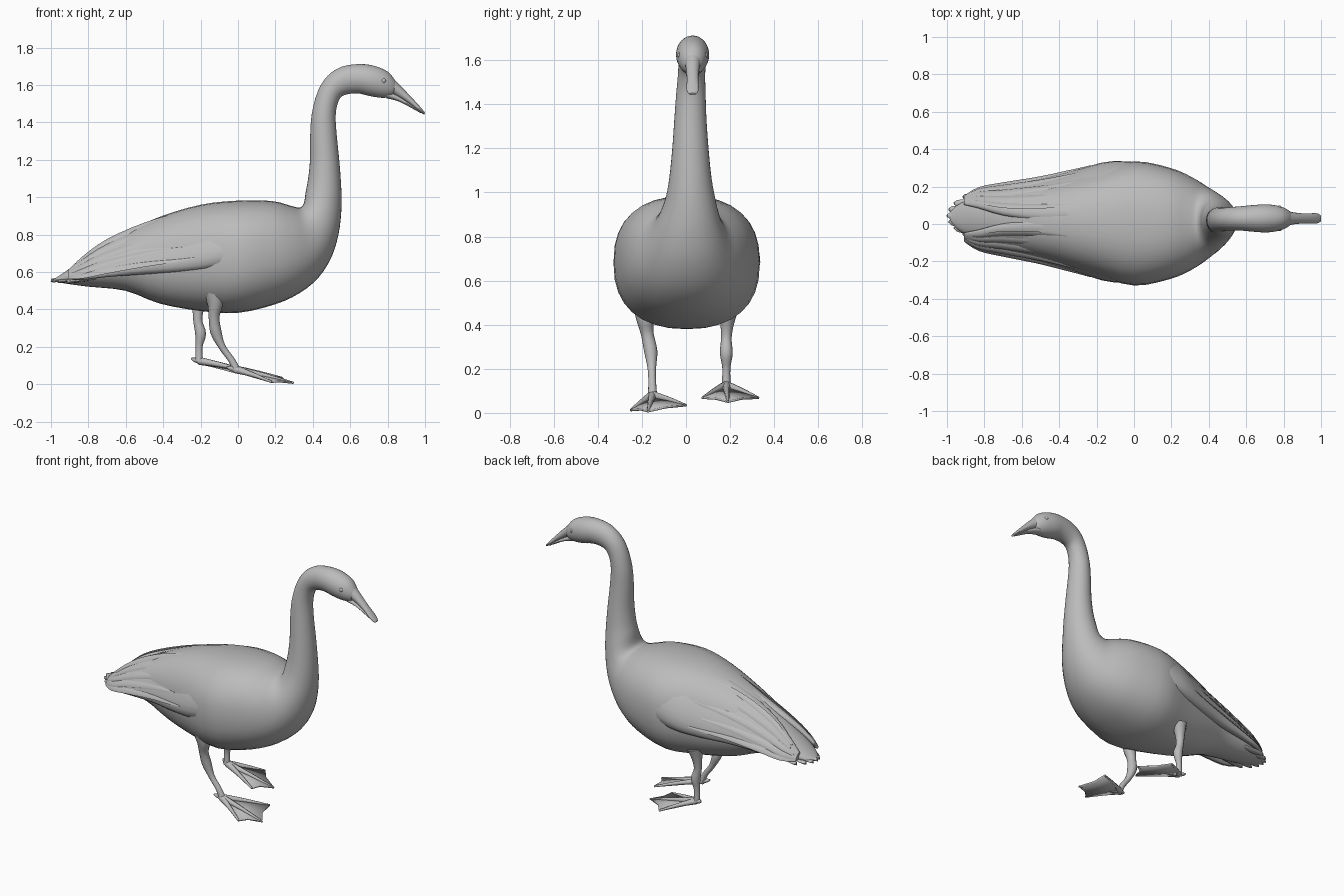
import bpy, bmesh, math
from mathutils import Vector

if "Cube" in bpy.data.objects:
    bpy.data.objects.remove(bpy.data.objects["Cube"], do_unlink=True)

grey = bpy.data.materials.new("plain grey")
grey.use_nodes = True
grey.diffuse_color = (0.5, 0.5, 0.5, 1)
grey.node_tree.nodes["Principled BSDF"].inputs["Base Color"].default_value = (0.5, 0.5, 0.5, 1)


def finish(name, bm, angle=50):
    """Turn a bmesh into a smooth-shaded grey object."""
    bmesh.ops.recalc_face_normals(bm, faces=bm.faces)
    me = bpy.data.meshes.new(name)
    bm.to_mesh(me)
    bm.free()
    me.materials.append(grey)
    ob = bpy.data.objects.new(name, me)
    bpy.context.collection.objects.link(ob)
    bpy.ops.object.select_all(action='DESELECT')
    ob.select_set(True)
    bpy.context.view_layer.objects.active = ob
    bpy.ops.object.shade_smooth_by_angle(angle=math.radians(angle))
    return ob


def refine(rows, steps):
    """Catmull-Rom interpolation through rows of numbers."""
    out = []
    for i in range(len(rows) - 1):
        p0, p1 = rows[max(i - 1, 0)], rows[i]
        p2, p3 = rows[i + 1], rows[min(i + 2, len(rows) - 1)]
        for s in range(steps):
            t = s / steps
            out.append([0.5 * (2 * b + (c - a) * t + (2 * a - 5 * b + 4 * c - d) * t * t
                               + (3 * b - a - 3 * c + d) * t ** 3)
                        for a, b, c, d in zip(p0, p1, p2, p3)])
    return out + [list(rows[-1])]


def loft(name, rings, segs=24, angle=50):
    """Skin ellipses given as (centre, half axis, half axis); wide ones get squarer."""
    bm = bmesh.new()
    loops = []
    for c, u, v in rings:
        power = 2 / (2 + 1.7 * max(0, v.length - 0.1))
        loop = []
        for k in range(segs):
            p, q = math.cos(2 * math.pi * k / segs), math.sin(2 * math.pi * k / segs)
            loop.append(bm.verts.new(c + u * math.copysign(abs(p) ** power, p)
                                     + v * math.copysign(abs(q) ** power, q)))
        loops.append(loop)
    for a, b in zip(loops, loops[1:]):
        for k in range(segs):
            n = (k + 1) % segs
            bm.faces.new((a[k], a[n], b[n], b[k]))
    bm.faces.new(loops[0])
    bm.faces.new(loops[-1])
    return finish(name, bm, angle)


def outline_rings(rows, steps=3):
    """Rows: top x, top z, bottom x, bottom z, centre y, half width."""
    rings = []
    for xt, zt, xb, zb, y, w in refine(rows, steps):
        top, bot = Vector((xt, y, zt)), Vector((xb, y, zb))
        rings.append(((top + bot) / 2, (top - bot) / 2, Vector((0, w, 0))))
    return rings


def tube(name, pts, segs=12):
    """Round tube through points x, y, z, radius."""
    pts = refine(pts, 4)
    rings = []
    for i, p in enumerate(pts):
        d = Vector(pts[min(i + 1, len(pts) - 1)][:3]) - Vector(pts[max(i - 1, 0)][:3])
        u = d.cross(Vector((0, 1, 0.01))).normalized()
        v = d.cross(u).normalized()
        rings.append((Vector(p[:3]), u * p[3], v * p[3]))
    return loft(name, rings, segs)


# Body, neck and head as one skin from tail to face
trunk = [
    (-0.98, 0.565, -0.98, 0.548, 0.04, 0.03),
    (-0.92, 0.605, -0.92, 0.538, 0.035, 0.08),
    (-0.80, 0.688, -0.80, 0.522, 0.03, 0.12),
    (-0.60, 0.812, -0.60, 0.500, 0.015, 0.165),
    (-0.42, 0.895, -0.42, 0.432, 0.01, 0.215),
    (-0.20, 0.960, -0.20, 0.392, 0.005, 0.28),
    (0.00, 0.982, 0.00, 0.382, 0.003, 0.332),
    (0.18, 0.980, 0.20, 0.428, 0.003, 0.298),
    (0.28, 0.955, 0.33, 0.488, 0.003, 0.25),
    (0.325, 0.945, 0.43, 0.57, 0.005, 0.20),
    (0.345, 0.955, 0.50, 0.68, 0.01, 0.163),
    (0.355, 0.980, 0.537, 0.80, 0.015, 0.135)]
neck = [
    (0.362, 1.03, 0.552, 0.92, 0.02, 0.112),
    (0.375, 1.10, 0.553, 1.03, 0.02, 0.096),
    (0.385, 1.20, 0.543, 1.18, 0.02, 0.083),
    (0.386, 1.33, 0.528, 1.33, 0.02, 0.073),
    (0.395, 1.45, 0.522, 1.43, 0.022, 0.067),
    (0.428, 1.57, 0.530, 1.49, 0.025, 0.062),
    (0.480, 1.65, 0.550, 1.535, 0.028, 0.062),
    (0.555, 1.698, 0.590, 1.552, 0.03, 0.065),
    (0.65, 1.712, 0.645, 1.555, 0.03, 0.072),
    (0.73, 1.702, 0.70, 1.542, 0.03, 0.075),
    (0.80, 1.672, 0.765, 1.532, 0.03, 0.064),
    (0.838, 1.628, 0.81, 1.535, 0.03, 0.044),
    (0.85, 1.605, 0.83, 1.545, 0.03, 0.028)]
loft("body_neck_and_head", outline_rings(trunk + neck), 32)

# Bill in two halves
loft("upper_bill", outline_rings([
    (0.825, 1.64, 0.80, 1.56, 0.03, 0.04), (0.87, 1.595, 0.85, 1.54, 0.03, 0.031),
    (0.93, 1.532, 0.915, 1.50, 0.03, 0.026), (0.98, 1.477, 0.97, 1.458, 0.03, 0.028),
    (1.0, 1.452, 0.995, 1.442, 0.03, 0.017)]), 16)
loft("lower_bill", outline_rings([
    (0.81, 1.57, 0.79, 1.53, 0.03, 0.034), (0.87, 1.535, 0.86, 1.512, 0.03, 0.025),
    (0.94, 1.487, 0.935, 1.473, 0.03, 0.021), (0.98, 1.459, 0.977, 1.449, 0.03, 0.015)]), 16)

# Eyes
for side, word in ((1, "left"), (-1, "right")):
    bm = bmesh.new()
    bmesh.ops.create_uvsphere(bm, u_segments=12, v_segments=8, radius=0.014)
    bmesh.ops.translate(bm, verts=bm.verts, vec=(0.778, 0.03 + side * 0.055, 1.622))
    finish(word + "_eye", bm)

# Folded wings: x, y, z, half length, half thickness
WING = refine([
    (0.24, 0.17, 0.79, 0.03, 0.015), (0.13, 0.185, 0.795, 0.14, 0.085),
    (-0.10, 0.180, 0.790, 0.20, 0.098), (-0.30, 0.138, 0.765, 0.20, 0.083),
    (-0.50, 0.108, 0.725, 0.165, 0.070), (-0.70, 0.103, 0.672, 0.120, 0.045),
    (-0.83, 0.108, 0.620, 0.075, 0.028), (-0.91, 0.095, 0.585, 0.030, 0.012)], 3)
TILT = math.radians(38)
for side, word in ((1, "left"), (-1, "right")):
    down = Vector((0, side * math.sin(TILT), -math.cos(TILT)))
    out = Vector((0, side * math.cos(TILT), math.sin(TILT)))

    def centre(r):
        return Vector((r[0], 0.01 - 0.02 * min(r[0], 0) + side * r[1], r[2]))

    loft(word + "_wing", [(centre(r), down * r[3], out * r[4]) for r in WING], 24)

    # Flight feathers lying along the wing surface
    for i, phi in enumerate((35, 60, 85, 110, 135)):
        a = math.radians(phi)
        rows = WING[8 + i % 2:len(WING) - (0, 0, 1, 2, 2)[i]]
        rings = []
        for j, r in enumerate(rows):
            t = j / (len(rows) - 1)
            c = centre(r) + down * r[3] * math.cos(a) + out * r[4] * math.sin(a)
            swell = math.sin(math.pi * (0.06 + 0.82 * t))
            rings.append((c, down * 0.024 * swell, out * 0.006 * swell))
        loft(f"{word}_flight_feather_{i + 1}", rings, 8, 50)

# Tail feathers fanned out behind
for i in range(7):
    f = (i - 3) / 3
    tip = Vector((-1.0 + 0.085 * f * f, 0.045 + 0.10 * f, 0.556 - 0.01 * abs(f)))
    root = Vector((-0.62, 0.015 + 0.07 * f, 0.60 - 0.02 * abs(f)))
    rings = []
    for t, w in ((0, 0.02), (0.5, 0.03), (0.85, 0.028), (0.96, 0.018), (1, 0.005)):
        rings.append((root.lerp(tip, t), Vector((0, w, 0)), Vector((0.002, 0, 0.009))))
    loft(f"tail_feather_{i + 1}", rings, 8, 35)

# Legs
tube("right_leg", [(-0.13, -0.185, 0.50, 0.060), (-0.122, -0.185, 0.43, 0.042),
                   (-0.128, -0.176, 0.36, 0.029), (-0.118, -0.160, 0.28, 0.030),
                   (-0.085, -0.155, 0.20, 0.019), (-0.035, -0.153, 0.13, 0.018),
                   (-0.005, -0.152, 0.07, 0.022)])
tube("left_leg", [(-0.20, 0.192, 0.48, 0.050), (-0.212, 0.187, 0.41, 0.032),
                  (-0.215, 0.183, 0.34, 0.024), (-0.20, 0.183, 0.27, 0.029),
                  (-0.208, 0.183, 0.20, 0.018), (-0.208, 0.182, 0.12, 0.021)])

# Webbed feet: toes from the ankle to three tips, joined by a thin web
for word, side, ankle, tips in (
        ("right", -1, (-0.015, -0.152, 0.08),
         ((0.18, -0.25, 0.012), (0.298, -0.172, 0.007), (0.235, 0.0, 0.034))),
        ("left", 1, (-0.205, 0.182, 0.125),
         ((-0.03, 0.328, 0.068), (0.13, 0.19, 0.05), (0.05, 0.075, 0.068)))):
    ankle, tips = Vector(ankle), [Vector(p) for p in tips]
    for k, tip in enumerate(tips):
        mid = ankle.lerp(tip, 0.5) + Vector((0, 0, 0.004))
        tube(f"{word}_toe_{k + 1}", [(*ankle, 0.021), (*mid, 0.012), (*tip, 0.006)], 8)
    tube(word + "_hind_toe", [(*ankle, 0.018),
                              (*(ankle + Vector((-0.03, side * 0.01, 0.007))), 0.011),
                              (*(ankle + Vector((-0.045, side * 0.015, 0.014))), 0.004)], 8)
    edge = [tips[0]]
    for a, b in zip(tips, tips[1:]):
        edge += [((a + b) / 2).lerp(ankle, 0.08), b]
    bm = bmesh.new()
    hub = bm.verts.new(ankle + Vector((-0.01, 0, -0.008)))
    rim = [bm.verts.new(p) for p in edge]
    for a, b in zip(rim, rim[1:]):
        bm.faces.new((hub, a, b))
    web = finish(word + "_foot_web", bm, 30)
    solid = web.modifiers.new("thickness", 'SOLIDIFY')
    solid.thickness = 0.01
    solid.offset = 0
